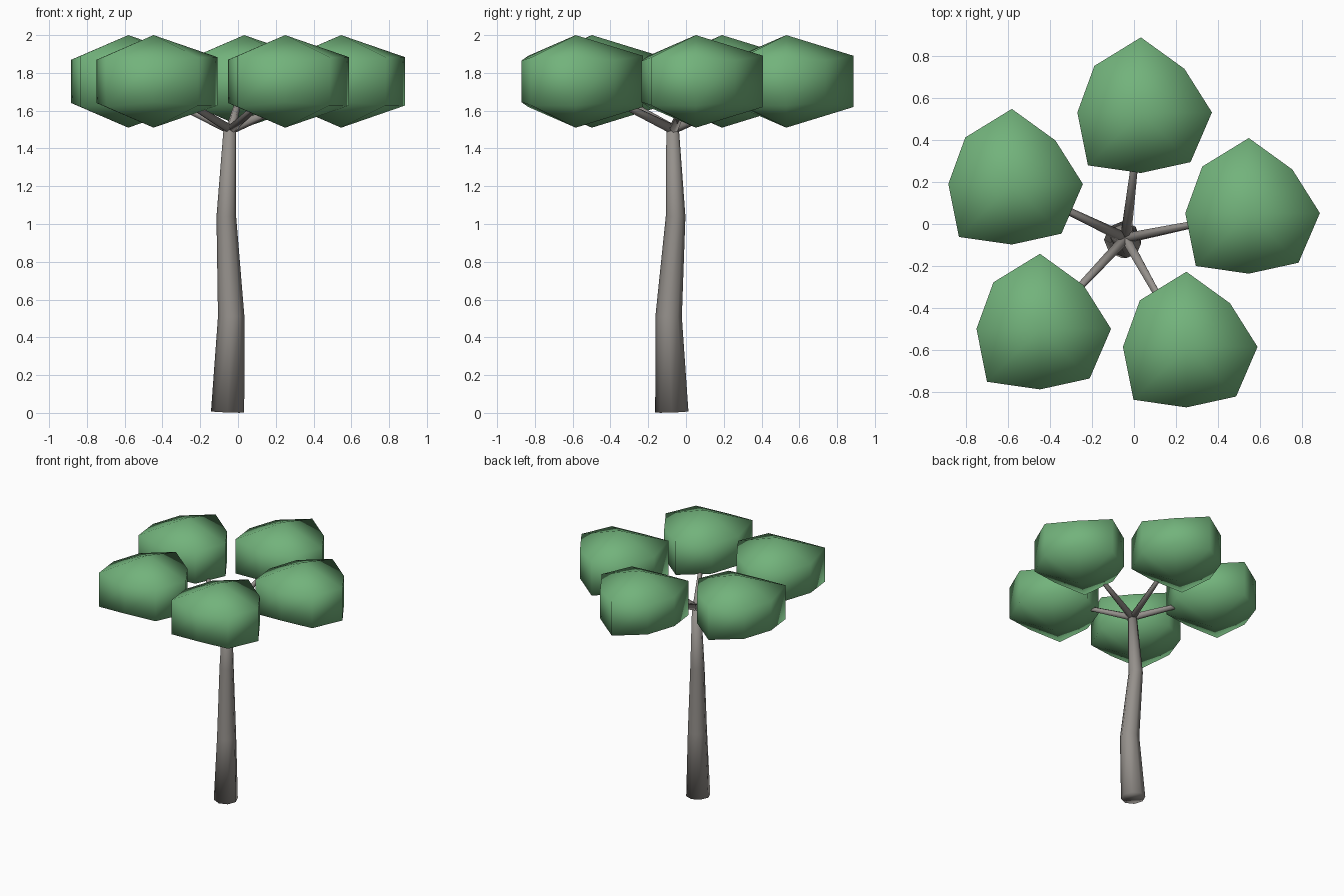
import bpy, bmesh
from math import sin, cos, radians, pi
from mathutils import Vector

if "Cube" in bpy.data.objects:
    bpy.data.objects.remove(bpy.data.objects["Cube"])


def material(name, color):
    m = bpy.data.materials.new(name)
    m.diffuse_color = (*color, 1)
    m.use_nodes = True
    m.node_tree.nodes["Principled BSDF"].inputs["Base Color"].default_value = m.diffuse_color
    return m


BARK = material("bark", (0.3, 0.28, 0.26))
LEAF = material("leaf", (0.17, 0.45, 0.2))


def finish(bm, name, mat):
    bmesh.ops.recalc_face_normals(bm, faces=bm.faces)
    for f in bm.faces:
        f.smooth = True
    mesh = bpy.data.meshes.new(name)
    bm.to_mesh(mesh)
    bm.free()
    mesh.materials.append(mat)
    ob = bpy.data.objects.new(name, mesh)
    bpy.context.collection.objects.link(ob)
    return ob


def bridge(bm, a, b):
    n = len(a)
    for i in range(n):
        j = (i + 1) % n
        bm.faces.new((a[i], a[j], b[j], b[i]))


def tube(name, path, sides):
    """Tapered limb through (point, radius) stations; rings face the path."""
    bm = bmesh.new()
    pts = [Vector(p) for p, r in path]
    rings = []
    for k, (p, r) in enumerate(path):
        d = pts[min(k + 1, len(pts) - 1)] - pts[max(k - 1, 0)]
        turn = Vector((0, 0, 1)).rotation_difference(d)
        rings.append([bm.verts.new(pts[k] + turn @ Vector(
            (r * cos(2 * pi * i / sides), r * sin(2 * pi * i / sides), 0)))
            for i in range(sides)])
    for a, b in zip(rings, rings[1:]):
        bridge(bm, a, b)
    bm.faces.new(rings[0])
    bm.faces.new(rings[-1])
    return finish(bm, name, BARK)


def leaf_clump(name, centre):
    """Squashed eight-sided ball whose columns bulge unevenly."""
    radii = (0.338, 0.293, 0.357, 0.313, 0.302, 0.356, 0.288, 0.334)
    half = 0.245
    bm = bmesh.new()
    rings = []
    for s in (-1, 1):
        rings.append([bm.verts.new(centre + Vector(
            (r * cos(i * pi / 4), r * sin(i * pi / 4), s * 0.5 * half * r / 0.323)))
            for i, r in enumerate(radii)])
    bridge(bm, *rings)
    for s, ring in zip((-1, 1), rings):
        tip = bm.verts.new(centre + Vector((0, 0, s * half)))
        for i in range(8):
            bm.faces.new((ring[i], ring[(i + 1) % 8], tip))
    return finish(bm, name, LEAF)


# Gently bent trunk
trunk = tube("trunk", [((-0.055, -0.075, 0.005), 0.088),
                       ((-0.036, -0.092, 0.51), 0.07),
                       ((-0.062, -0.055, 1.04), 0.052),
                       ((-0.043, -0.071, 1.51), 0.033)], 8)

# Five branches, each carrying a leaf clump
for k in range(5):
    a = radians(11 + 72 * k)
    centre = Vector((-0.04 + 0.597 * cos(a), -0.062 + 0.597 * sin(a), 1.755))
    tube(f"branch_{k + 1}", [((-0.04, -0.068, 1.50), 0.026), (centre, 0.011)], 6)
    leaf_clump(f"leaf_clump_{k + 1}", centre)
